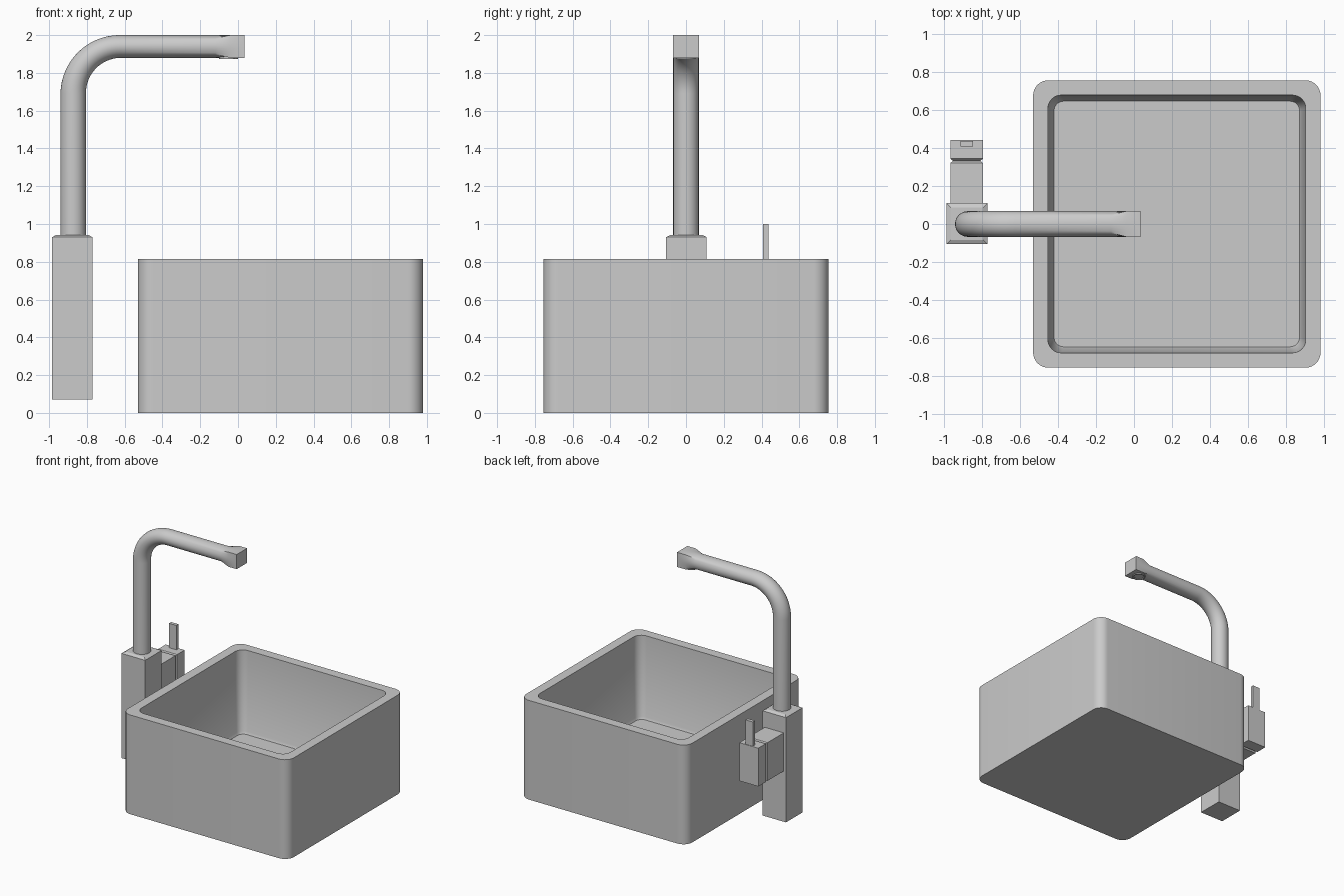
import bpy, bmesh
from math import sin, cos, pi, radians
from mathutils import Vector

if "Cube" in bpy.data.objects:
    bpy.data.objects.remove(bpy.data.objects["Cube"])


def loft(name, rings, angle=30):
    """Skin a list of equal-length point rings and cap both ends."""
    bm = bmesh.new()
    loops = [[bm.verts.new(p) for p in ring] for ring in rings]
    n = len(loops[0])
    for a, b in zip(loops, loops[1:]):
        for i in range(n):
            j = (i + 1) % n
            bm.faces.new((a[i], a[j], b[j], b[i]))
    bm.faces.new(loops[0][::-1])
    bm.faces.new(loops[-1])
    bmesh.ops.recalc_face_normals(bm, faces=bm.faces)
    me = bpy.data.meshes.new(name)
    bm.to_mesh(me)
    bm.free()
    ob = bpy.data.objects.new(name, me)
    bpy.context.collection.objects.link(ob)
    bpy.ops.object.select_all(action='DESELECT')
    ob.select_set(True)
    bpy.context.view_layer.objects.active = ob
    bpy.ops.object.shade_smooth_by_angle(angle=radians(angle))
    return ob


def rounded(cx, hx, hy, r, z, seg=8):
    """Rounded rectangle ring at height z."""
    pts = []
    for k, (sx, sy) in enumerate(((1, 1), (-1, 1), (-1, -1), (1, -1))):
        for i in range(seg + 1):
            a = pi / 2 * (k + i / seg)
            pts.append((cx + sx * (hx - r) + r * cos(a), sy * (hy - r) + r * sin(a), z))
    return pts


def rect_z(cx, cy, hx, hy, z):
    return [(cx + sx * hx, cy + sy * hy, z) for sx, sy in ((1, 1), (-1, 1), (-1, -1), (1, -1))]


def rect_y(cx, cz, hx, hz, y):
    return [(cx + sx * hx, y, cz + sz * hz) for sx, sz in ((1, 1), (-1, 1), (-1, -1), (1, -1))]


def circle(cx, r, z, n=32):
    return [(cx + r * cos(2 * pi * i / n), r * sin(2 * pi * i / n), z) for i in range(n)]


# Basin: outer shell, flat rim, slightly tapered inner walls, floor
BX = 0.225
basin = [rounded(BX, 0.755, 0.755, 0.08, 0), rounded(BX, 0.755, 0.755, 0.08, 0.815),
         rounded(BX, 0.677, 0.677, 0.07, 0.815), rounded(BX, 0.655, 0.655, 0.06, 0.16),
         rounded(BX, 0.645, 0.645, 0.05, 0.14)]
loft("basin", basin)

# Faucet body: tall square block with a shallow sloped top
FX = -0.8775
loft("faucet_body", [rect_z(FX, 0.002, 0.1075, 0.1075, 0.07),
                     rect_z(FX, 0.002, 0.1075, 0.1075, 0.93),
                     rect_z(FX, 0.002, 0.085, 0.085, 0.942)], 5)

# Spout: round pipe that bends over and turns square at the tip
TX, R, BEND_Z = -0.8725, 0.25, 1.69


def section(pos, normal, height, square, n=32):
    pts = []
    for i in range(n):
        c, s = cos(2 * pi * i / n), sin(2 * pi * i / n)
        k = 1 + square * (1 / max(abs(c), abs(s)) - 1)
        pts.append(pos + Vector((0, 0.0675 * k * c, 0)) + normal * (height * k * s))
    return pts


rings = [section(Vector((TX, 0, 0.9)), Vector((-1, 0, 0)), 0.0675, 0)]
for i in range(17):
    th = pi / 2 * i / 16
    nrm = Vector((-cos(th), 0, sin(th)))
    rings.append(section(Vector((TX + R, 0, BEND_Z)) + nrm * R, nrm, 0.0675 - 0.0075 * i / 16, 0))
for x, sq in ((-0.12, 0), (-0.04, 1), (0.035, 1)):
    rings.append(section(Vector((x, 0, 1.94)), Vector((0, 0, 1)), 0.06, sq))
loft("spout", rings, 40)

# Outlet ring under the tip
loft("outlet", [circle(-0.05, 0.05, 1.89), circle(-0.05, 0.05, 1.873),
                circle(-0.05, 0.04, 1.873), circle(-0.05, 0.038, 1.879)])

# Valve block on the back of the body, with a groove before the handle
VX, VZ, VH = -0.879, 0.643, 0.157
loft("valve_body", [rect_y(VX, VZ, 0.086, VH, 0.10), rect_y(VX, VZ, 0.086, VH, 0.32),
                    rect_y(VX, VZ, 0.070, VH - 0.016, 0.332)], 5)
loft("handle_block", [rect_y(VX, VZ, 0.070, VH - 0.016, 0.33), rect_y(VX, VZ, 0.086, VH, 0.343),
                      rect_y(VX, VZ, 0.086, VH, 0.44)], 5)

# Lever standing up from the handle block
loft("lever", [rect_z(VX, 0.422, 0.033, 0.014, 0.75), rect_z(VX, 0.422, 0.033, 0.014, 1.0)], 5)
